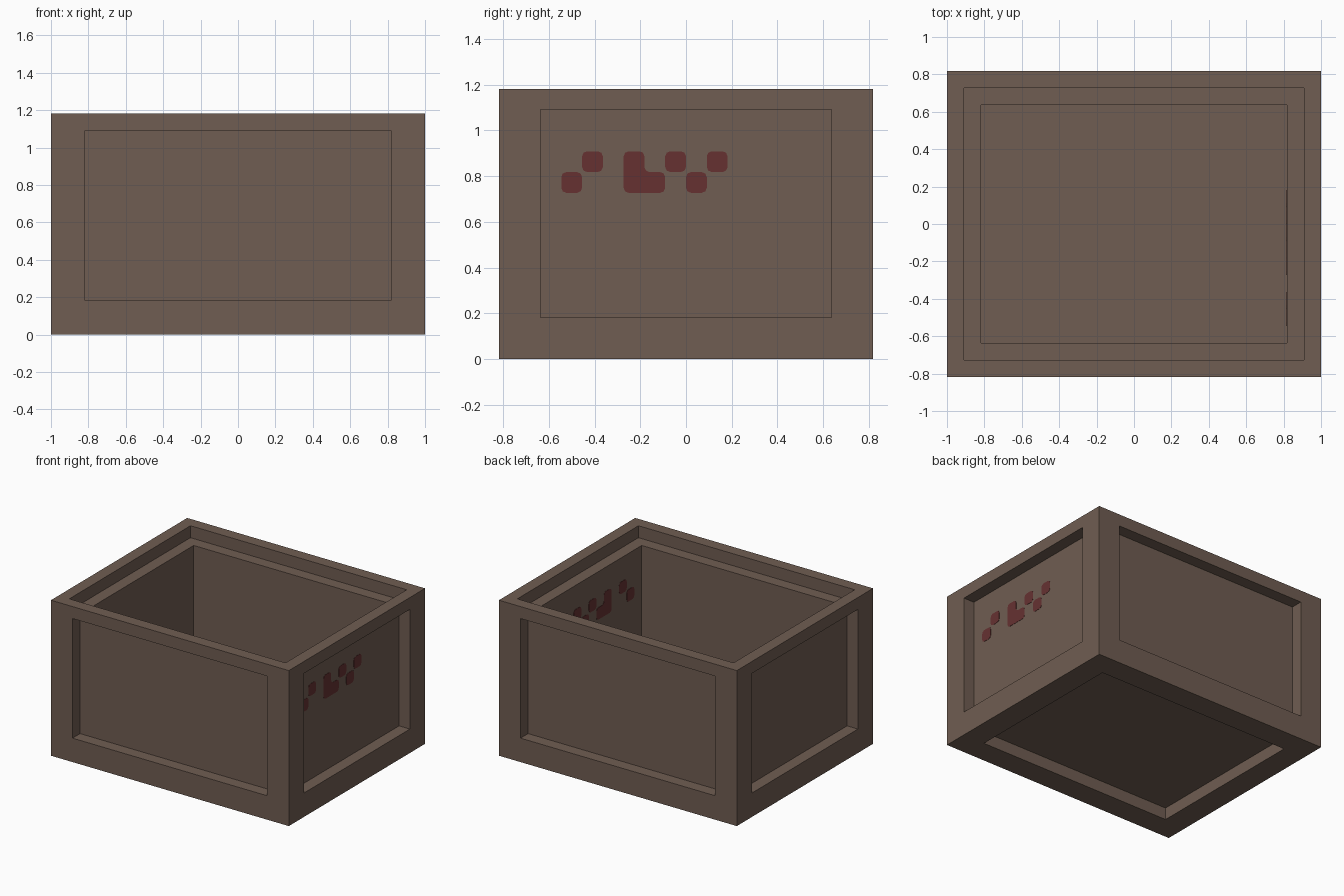
import bpy
import bmesh
from mathutils import Vector

cube = bpy.data.objects.get("Cube")
if cube:
    bpy.data.objects.remove(cube, do_unlink=True)

U = 1 / 11                      # board thickness
HX, HY, HZ = 11 * U, 9 * U, 13 * U


def make_material(name, rgb):
    mat = bpy.data.materials.new(name)
    mat.use_nodes = True
    mat.diffuse_color = (*rgb, 1)
    mat.node_tree.nodes["Principled BSDF"].inputs["Base Color"].default_value = (*rgb, 1)
    return mat


wood = make_material("brown wood", (0.162, 0.110, 0.084))
red = make_material("dark red paint", (0.133, 0.031, 0.031))


def finish(name, bm, mat):
    bmesh.ops.recalc_face_normals(bm, faces=bm.faces)
    mesh = bpy.data.meshes.new(name)
    bm.to_mesh(mesh)
    bm.free()
    mesh.materials.append(mat)
    obj = bpy.data.objects.new(name, mesh)
    bpy.context.scene.collection.objects.link(obj)
    return obj


def inset(bm, face, margin):
    bmesh.ops.inset_individual(bm, faces=[face], thickness=margin, use_even_offset=True)
    return face


def sink(bm, face, depth):
    move = -face.normal * depth
    new = bmesh.ops.extrude_discrete_faces(bm, faces=[face])["faces"][0]
    bmesh.ops.translate(bm, verts=new.verts, vec=move)
    new.normal_update()
    return new


# Crate: solid block with sunken side panels, sunken base and a stepped hollow
bm = bmesh.new()
bmesh.ops.create_cube(bm, size=1)
for v in bm.verts:
    v.co = Vector((v.co.x * 2 * HX, v.co.y * 2 * HY, (v.co.z + 0.5) * HZ))
bm.normal_update()
faces = list(bm.faces)
top = max(faces, key=lambda f: f.normal.z)
base = min(faces, key=lambda f: f.normal.z)
sides = [f for f in faces if abs(f.normal.z) < 0.5]

for side in sides:
    inset(bm, side, 2 * U)
    for v in side.verts:        # the upper rail is half as tall as the lower one
        if v.co.z > HZ / 2:
            v.co.z += U
    sink(bm, side, U)

sink(bm, inset(bm, base, 2 * U), U)
ledge = sink(bm, inset(bm, top, U), U)
sink(bm, inset(bm, ledge, U), 10 * U)
finish("crate", bm, wood)


# Painted marks: rounded cells on both faces of the left (+x) panel
def square(y, z):
    return [(y, z), (y + 1, z), (y + 1, z + 1), (y, z + 1)]


marks = [square(*c) for c in [(-6, 8), (-5, 9), (-1, 9), (0, 8), (1, 9)]]
marks.append([(-3, 8), (-1, 8), (-1, 9), (-2, 9), (-2, 10), (-3, 10)])

for name, x in (("outer_marks", 10 * U), ("inner_marks", 9 * U)):
    bm = bmesh.new()
    for outline in marks:
        bm.faces.new([bm.verts.new((x - 0.002, y * U, z * U)) for y, z in outline])
    bmesh.ops.bevel(bm, geom=list(bm.verts), offset=0.022, segments=2,
                    profile=0.5, affect='VERTICES')
    geom = bmesh.ops.extrude_face_region(bm, geom=list(bm.faces))["geom"]
    bmesh.ops.translate(bm, vec=(0.004, 0, 0),
                        verts=[g for g in geom if isinstance(g, bmesh.types.BMVert)])
    finish(name, bm, red)
